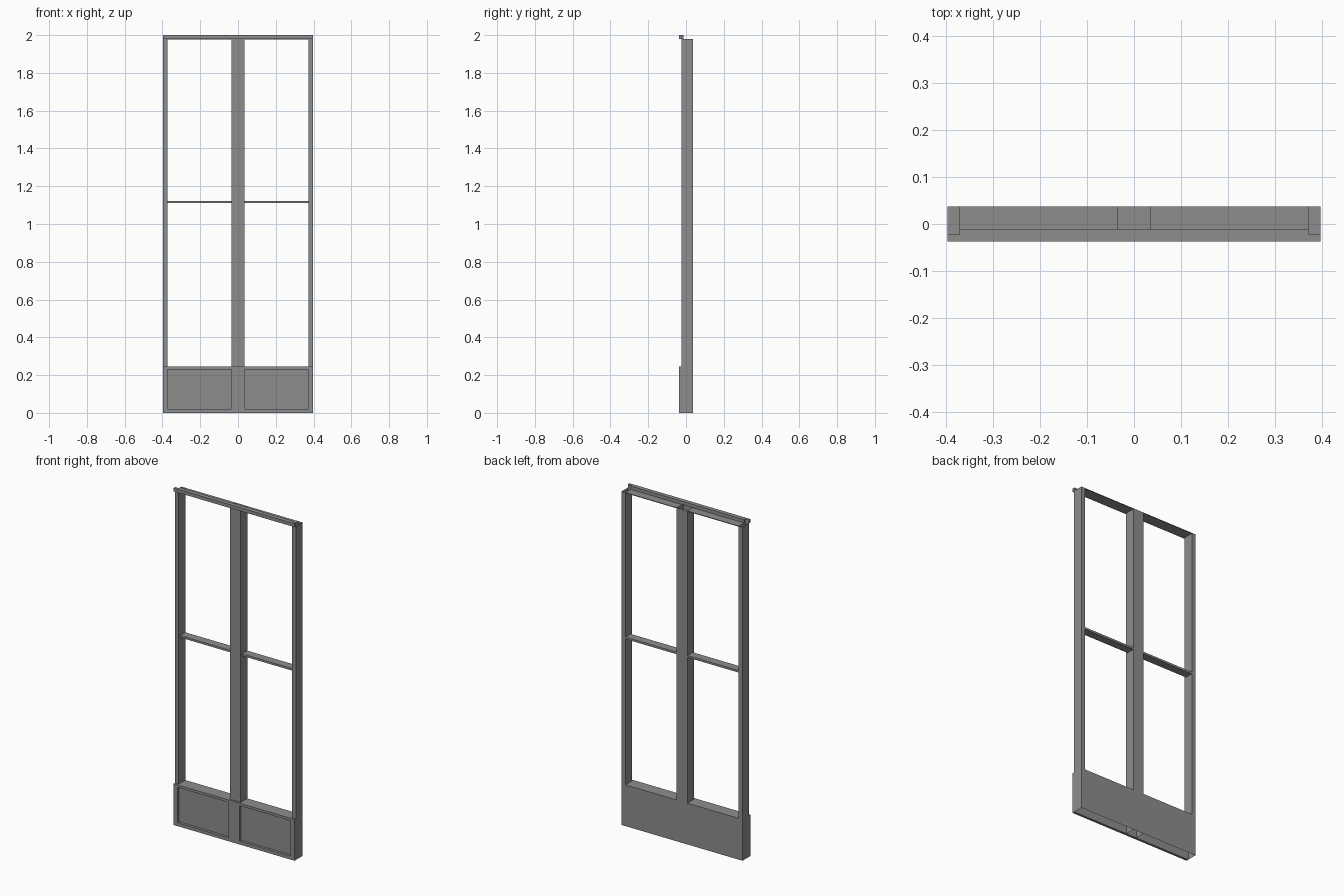
import bpy, bmesh

if "Cube" in bpy.data.objects:
    bpy.data.objects.remove(bpy.data.objects["Cube"])

grey = bpy.data.materials.new("painted grey metal")
grey.diffuse_color = (0.27, 0.27, 0.27, 1)
grey.use_nodes = True
grey.node_tree.nodes["Principled BSDF"].inputs["Base Color"].default_value = grey.diffuse_color


def box(name, x, y, z, skip=()):
    """Box from ranges; skip removes faces, e.g. '+z', leaving an open sheet shell."""
    bm = bmesh.new()
    bmesh.ops.create_cube(bm, size=1)
    bm.normal_update()
    gone = []
    for f in bm.faces:
        for i, a in enumerate("xyz"):
            if abs(f.normal[i]) > 0.9 and ("+" if f.normal[i] > 0 else "-") + a in skip:
                gone.append(f)
    bmesh.ops.delete(bm, geom=gone, context='FACES')
    for v in bm.verts:
        for i, r in enumerate((x, y, z)):
            v.co[i] = r[0] if v.co[i] < 0 else r[1]
    me = bpy.data.meshes.new(name)
    bm.to_mesh(me)
    bm.free()
    me.materials.append(grey)
    ob = bpy.data.objects.new(name, me)
    bpy.context.collection.objects.link(ob)
    return ob


W, IN, MID = 0.397, 0.372, 0.035           # outer, inner and mullion half widths
F, R, S, B = -0.037, -0.022, -0.025, 0.037  # base front, recess, stile front, back
BASE, TOP = 0.245, 1.98
OPEN = ("+z", "-z")


def span(side, a, b):
    return (a, b) if side > 0 else (-b, -a)


# hollow mullion running the full height
box("mullion", (-MID, MID), (S, B), (BASE, TOP), OPEN)
box("mullion_foot", (-MID, MID), (R, B), (0, BASE), OPEN)

for s, n in ((-1, "left"), (1, "right")):
    # hollow outer stiles
    box(n + "_stile", span(s, IN, W), (S, B), (BASE, TOP), OPEN)
    # cross bars of each window bay
    bay = span(s, MID, IN)
    box(n + "_top_bar", bay, (R, B), (TOP - 0.004, TOP))
    box(n + "_middle_bar", bay, (-0.012, B), (1.11, 1.122))
    # post of the kick panel frame
    box(n + "_base_post", span(s, IN, W), (F, R), (0.02, 0.23))

# kick panel: open-bottomed shell with a raised frame on the front
box("base_shell", (-W, W), (R, B), (0, BASE), ("-z",))
box("base_middle_post", (-MID, MID), (F, R), (0.02, 0.23))
box("base_bottom_rail", (-W, W), (F, R), (0, 0.02))
box("base_top_rail", (-W, W), (F, R), (0.23, BASE))

# head rail with a rear flange
box("head_rail", (-W, W), (F, R), (TOP, 2.0))
box("head_flange", (-IN, IN), (R, -0.012), (TOP, 2.0))
